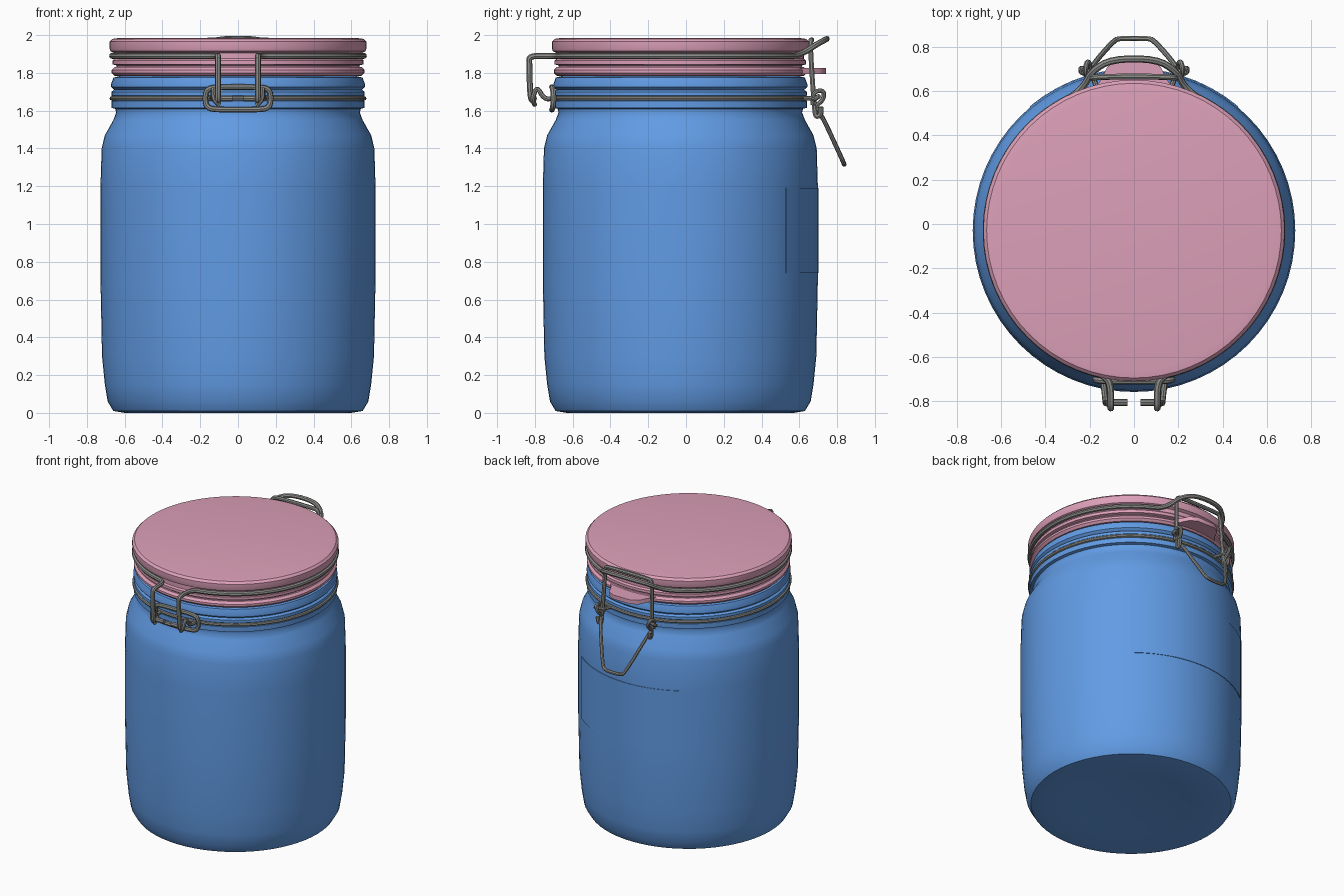
import bpy, bmesh
from math import sin, cos, radians
from mathutils import Vector, Matrix

default_cube = bpy.data.objects.get("Cube")
if default_cube:
    bpy.data.objects.remove(default_cube, do_unlink=True)

CENTRE_Y = -0.03
SEGMENTS = 64
parts = []


def make_material(name, colour):
    material = bpy.data.materials.new(name)
    material.use_nodes = True
    material.diffuse_color = (*colour, 1)
    shader = next(n for n in material.node_tree.nodes if n.type == 'BSDF_PRINCIPLED')
    shader.inputs["Base Color"].default_value = (*colour, 1)
    return material


blue = make_material("jar blue", (0.12, 0.33, 0.78))
pink = make_material("lid pink", (0.72, 0.35, 0.48))
grey = make_material("wire grey", (0.27, 0.27, 0.26))


def finish(name, mesh, material):
    """Link a finished mesh as a named part with one colour."""
    mesh.materials.append(material)
    part = bpy.data.objects.new(name, mesh)
    bpy.context.collection.objects.link(part)
    parts.append(part)
    return part


def from_bmesh(name, bm, material):
    bmesh.ops.recalc_face_normals(bm, faces=bm.faces)
    mesh = bpy.data.meshes.new(name)
    bm.to_mesh(mesh)
    bm.free()
    return finish(name, mesh, material)


def revolve(name, profile, material):
    """Spin a (radius, height) profile about the jar's axis."""
    bm = bmesh.new()
    verts = [bm.verts.new((r, CENTRE_Y, z)) for r, z in profile]
    edges = [bm.edges.new(pair) for pair in zip(verts, verts[1:])]
    bmesh.ops.spin(bm, geom=verts + edges, cent=(0, CENTRE_Y, 0), axis=(0, 0, 1),
                   angle=radians(360), steps=SEGMENTS)
    bmesh.ops.remove_doubles(bm, verts=bm.verts, dist=0.0005)
    return from_bmesh(name, bm, material)


def arc(radius, z, start, end, steps):
    """Points round the jar; zero degrees is the back, going by the left side."""
    angles = [radians(start + (end - start) * i / steps) for i in range(steps + 1)]
    return [Vector((radius * sin(a), CENTRE_Y + radius * cos(a), z)) for a in angles]


def mirrored(points):
    return [Vector((-p[0], p[1], p[2])) for p in points]


def round_corners(points, closed):
    """Cut the corners of a path so that the wire bends smoothly."""
    points = [Vector(p) for p in points]
    for _ in range(2):
        pairs = list(zip(points, points[1:] + points[:1]))
        if not closed:
            pairs.pop()
        cut = [a.lerp(b, t) for a, b in pairs for t in (0.25, 0.75)]
        points = cut if closed else [points[0]] + cut + [points[-1]]
    return points


def wire(name, points, radius, closed=False, rounded=True):
    """Sweep a round wire along a path and turn it into a mesh."""
    if rounded:
        points = round_corners(points, closed)
    curve = bpy.data.curves.new(name + " path", 'CURVE')
    curve.dimensions = '3D'
    curve.bevel_depth = radius
    curve.bevel_resolution = 2
    curve.use_fill_caps = True
    spline = curve.splines.new('POLY')
    spline.points.add(len(points) - 1)
    for target, point in zip(spline.points, points):
        target.co = (*point, 1)
    spline.use_cyclic_u = closed
    helper = bpy.data.objects.new(name + " path", curve)
    bpy.context.collection.objects.link(helper)
    bpy.context.view_layer.update()
    graph = bpy.context.evaluated_depsgraph_get()
    mesh = bpy.data.meshes.new_from_object(helper.evaluated_get(graph))
    mesh.name = name
    bpy.data.objects.remove(helper, do_unlink=True)
    mesh.materials.clear()
    return finish(name, mesh, grey)


# Jar: hollowed base, full belly, rounded shoulder and ridged neck
revolve("jar", [
    (0, 0.03), (0.4, 0.02), (0.6, 0), (0.66, 0.01), (0.69, 0.06), (0.705, 0.15),
    (0.72, 0.3), (0.728, 0.7), (0.728, 1.2), (0.722, 1.4), (0.705, 1.47),
    (0.66, 1.55), (0.645, 1.59), (0.65, 1.61), (0.67, 1.615), (0.67, 1.65),
    (0.655, 1.665), (0.67, 1.68), (0.67, 1.7), (0.655, 1.71), (0.672, 1.725),
    (0.672, 1.74), (0.66, 1.775), (0.62, 1.785), (0, 1.785)], blue)

# Label: thin raised panel wrapped round the back
bm = bmesh.new()
rows = [[bm.verts.new(p) for p in arc(radius, z, -40, 40, 14)]
        for radius, z in ((0.72, 0.74), (0.732, 0.74), (0.732, 1.19), (0.72, 1.19))]
for low, high in zip(rows, rows[1:]):
    for i in range(len(low) - 1):
        bm.faces.new((low[i], low[i + 1], high[i + 1], high[i]))
for end in (0, -1):
    bm.faces.new([row[end] for row in rows])
from_bmesh("back_label", bm, blue)

# Gasket ring, and the pull tab at its back
revolve("gasket", [
    (0.6, 1.78), (0.655, 1.785), (0.67, 1.8), (0.67, 1.815), (0.655, 1.83),
    (0.6, 1.83)], pink)

half_tab = [(0.2, 0.58), (0.15, 0.65), (0.12, 0.71), (0.07, 0.74)]
outline = half_tab + [(-x, y) for x, y in reversed(half_tab)]
bm = bmesh.new()
face = bm.faces.new([bm.verts.new((x, y, 1.795)) for x, y in outline])
grown = bmesh.ops.extrude_face_region(bm, geom=[face])["geom"]
bmesh.ops.translate(bm, vec=(0, 0, 0.03),
                    verts=[v for v in grown if isinstance(v, bmesh.types.BMVert)])
from_bmesh("gasket_tab", bm, pink)

# Lid: flange, groove for the wire and thick rounded cap
revolve("lid", [
    (0, 1.82), (0.64, 1.82), (0.645, 1.84), (0.665, 1.845), (0.665, 1.865),
    (0.655, 1.875), (0.655, 1.905), (0.675, 1.915), (0.68, 1.93), (0.68, 1.965),
    (0.665, 1.98), (0.63, 1.985), (0, 1.985)], pink)

# Lid wire: raised catch at the back, round both sides, down into front hooks
half_wire = [(0.1, 0.745, 1.98), (0.19, 0.69, 1.95), (0.22, 0.63, 1.91)]
half_wire += arc(0.667, 1.89, 24, 168, 36)
half_wire += [(0.105, -0.72, 1.89), (0.105, -0.83, 1.89), (0.105, -0.83, 1.85),
              (0.105, -0.825, 1.67), (0.105, -0.81, 1.65), (0.1, -0.805, 1.665),
              (0.03, -0.805, 1.665)]
wire("lid_wire", mirrored(half_wire)[::-1] + half_wire, 0.016)

# Neck wire: plain ring
wire("neck_wire", arc(0.668, 1.665, 0, 354, 59), 0.012, closed=True, rounded=False)

# Hinge loop: flat oval standing on the front of the neck
oval = [(0.11, -0.71, 1.725), (0.165, -0.705, 1.715), (0.175, -0.70, 1.665),
        (0.165, -0.705, 1.615), (0.11, -0.71, 1.605)]
wire("hinge_loop", oval + mirrored(oval)[::-1], 0.015, closed=True)

# Hinge eyes: small bent links between the oval and the hooks
for side in ("left", "right"):
    link = [(0.14, -0.70, 1.665), (0.135, -0.75, 1.66), (0.13, -0.79, 1.73),
            (0.13, -0.815, 1.66), (0.1, -0.80, 1.63)]
    wire(side + "_hinge_link", link if side == "left" else mirrored(link), 0.013)

# Clamp bail: hooks over the catch and hangs down to the lever
half_bail = [(0.14, 0.665, 1.975), (0.185, 0.66, 1.97), (0.19, 0.66, 1.9),
             (0.2, 0.68, 1.6), (0.2, 0.69, 1.565), (0.205, 0.715, 1.58),
             (0.21, 0.715, 1.62)]
wire("clamp_bail", mirrored(half_bail)[::-1] + half_bail, 0.014)

# Lever: curled ends at the neck, tapering to the handle bar
half_lever = [(0.21, 0.67, 1.63), (0.22, 0.675, 1.7), (0.215, 0.73, 1.71),
              (0.2, 0.73, 1.66), (0.2, 0.68, 1.62), (0.19, 0.715, 1.585),
              (0.09, 0.83, 1.335), (0.06, 0.838, 1.315)]
wire("lever", half_lever + mirrored(half_lever)[::-1], 0.012)

# Lever eyes: join the neck wire to the lever
for side in ("left", "right"):
    eye = [(0.17, 0.62, 1.665), (0.19, 0.68, 1.665), (0.24, 0.71, 1.68),
           (0.24, 0.68, 1.66), (0.18, 0.675, 1.66)]
    wire(side + "_lever_eye", eye if side == "left" else mirrored(eye), 0.012)

# Smooth shading with sharp rims kept
bpy.ops.object.select_all(action='DESELECT')
for part in parts:
    part.select_set(True)
bpy.context.view_layer.objects.active = parts[0]
bpy.ops.object.shade_smooth_by_angle(angle=radians(35))
